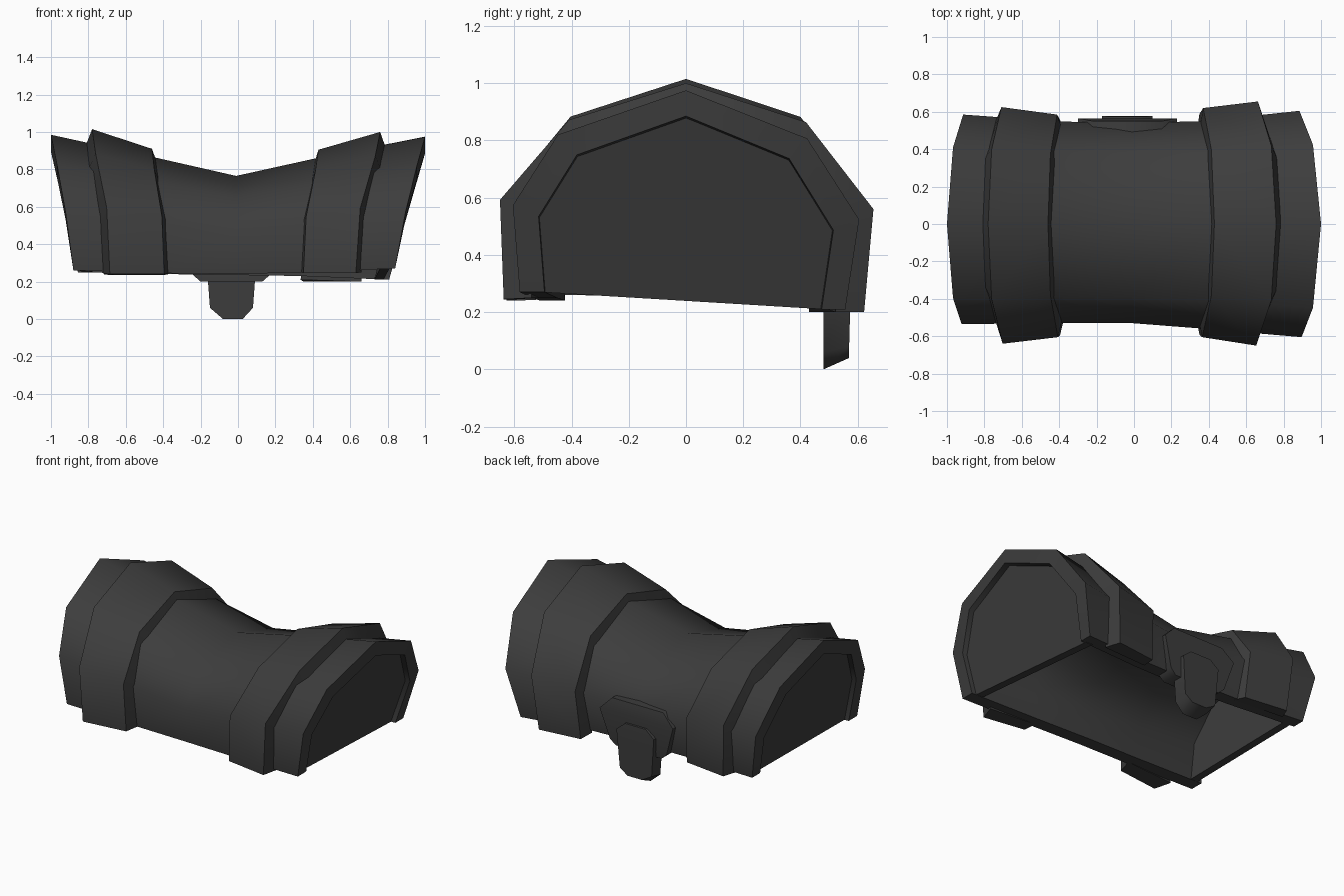
import bpy, bmesh

if "Cube" in bpy.data.objects:
    bpy.data.objects.remove(bpy.data.objects["Cube"])

# One dark grey for everything
grey = bpy.data.materials.new("dark grey")
grey.use_nodes = True
colour = (0.046, 0.046, 0.046, 1)
grey.diffuse_color = colour
grey.node_tree.nodes["Principled BSDF"].inputs["Base Color"].default_value = colour

# Seven point arches: share of half width, share of height, share of lean
SHELL_ARCH = [(-0.96, 0, 0), (-1, 0.43, 0.35), (-0.74, 0.78, 0.73), (0, 1, 1),
              (0.7, 0.78, 0.73), (1, 0.41, 0.28), (0.92, 0, -0.2)]
BAND_ARCH = [(-0.98, 0, 0), (-1, 0.46, 0.18), (-0.63, 0.83, 0.8), (0, 1, 1),
             (0.64, 0.83, 0.8), (1, 0.45, 0.25), (0.95, 0, 0)]


def arch(outline, x_low, x_top, front, back, top, low_front, low_back):
    """Leaning arch."""
    points = []
    for u, f, lean in outline:
        y = u * (front if u < 0 else back)
        low = low_front if u < 0 else low_back
        points.append((x_low + (x_top - x_low) * lean, y, low + (top - low) * f))
    return points


def shrink(station, d, dx=0):
    """Smaller copy of an arch station, moved along x."""
    x_low, x_top, front, back, top, lf, lb = station
    return (x_low + dx, x_top + dx, front - d, back - d, top - d, lf, lb)


def loft(name, rings, angle):
    """Skin closed rings in order and cap both ends."""
    bm = bmesh.new()
    rows = [[bm.verts.new(p) for p in ring] for ring in rings]
    n = len(rows[0])
    for a, b in zip(rows, rows[1:]):
        for i in range(n):
            j = (i + 1) % n
            bm.faces.new((a[i], a[j], b[j], b[i]))
    for row in (rows[0], rows[-1]):
        if n % 2:
            bm.faces.new(row)
        else:
            for i in range(n // 2 - 1):
                bm.faces.new((row[i], row[i + 1], row[n - 2 - i], row[n - 1 - i]))
    bmesh.ops.recalc_face_normals(bm, faces=bm.faces)
    mesh = bpy.data.meshes.new(name)
    bm.to_mesh(mesh)
    bm.free()
    mesh.materials.append(grey)
    obj = bpy.data.objects.new(name, mesh)
    bpy.context.collection.objects.link(obj)
    bpy.ops.object.select_all(action="DESELECT")
    obj.select_set(True)
    bpy.context.view_layer.objects.active = obj
    bpy.ops.object.shade_smooth_by_angle(angle=angle)


def sweep(name, outline, stations):
    """Carry a closed section, one corner per station, over the arch."""
    loft(name, list(zip(*[arch(outline, *s) for s in stations])), 0.85)


# Hollow, waisted shell, open underneath
# x low, x top, front, back, top, low front, low back
shell = [
    (-0.88, -1.0, 0.535, 0.585, 0.985, 0.26, 0.25),
    (-0.38, -0.45, 0.53, 0.548, 0.865, 0.245, 0.24),
    (-0.01, -0.01, 0.53, 0.54, 0.765, 0.24, 0.235),
    (0.35, 0.42, 0.56, 0.55, 0.86, 0.25, 0.23),
    (0.84, 1.0, 0.605, 0.605, 0.975, 0.27, 0.21),
]
lining = [shrink(s, 0.09) for s in shell]
sweep("shell", SHELL_ARCH, shell + lining[::-1])

# Recessed end panels
for name, end, side in (("right_end_panel", lining[0], 1),
                        ("left_end_panel", lining[-1], -1)):
    loft(name, [arch(SHELL_ARCH, *shrink(end, -0.01, side * dx))
                for dx in (0.03, 0.08)], 0.5)

# Raised bands with sloping sides
sweep("right_band", BAND_ARCH, [
    (-0.72, -0.815, 0.53, 0.54, 0.925, 0.245, 0.24),
    (-0.685, -0.78, 0.64, 0.625, 1.015, 0.24, 0.235),
    (-0.395, -0.46, 0.605, 0.585, 0.91, 0.24, 0.235),
    (-0.37, -0.435, 0.5, 0.51, 0.84, 0.245, 0.24),
])
sweep("left_band", BAND_ARCH, [
    (0.66, 0.79, 0.55, 0.55, 0.915, 0.25, 0.2),
    (0.63, 0.76, 0.65, 0.655, 1.0, 0.245, 0.2),
    (0.35, 0.43, 0.605, 0.62, 0.905, 0.245, 0.2),
    (0.335, 0.41, 0.52, 0.52, 0.84, 0.25, 0.21),
])


def slab(name, rows):
    """Stack of rectangles: z, x from, x to, y from, y to, rise to the back."""
    rings = [[(x0, y0, z), (x1, y0, z), (x1, y1, z + r), (x0, y1, z + r)]
             for z, x0, x1, y0, y1, r in rows]
    loft(name, rings, 0.8)


# Latch on the back: backing plate and hanging tongue
slab("latch_plate", [
    (0.2, -0.2, 0.13, 0.43, 0.54, 0),
    (0.235, -0.24, 0.17, 0.43, 0.545, 0),
    (0.43, -0.3, 0.23, 0.45, 0.565, 0),
    (0.51, -0.22, 0.15, 0.45, 0.55, 0),
])
slab("latch_tongue", [
    (0, -0.08, 0.025, 0.48, 0.57, 0.04),
    (0.06, -0.15, 0.08, 0.48, 0.57, 0.02),
    (0.33, -0.17, 0.1, 0.48, 0.577, 0),
    (0.38, -0.11, 0.04, 0.48, 0.574, 0),
])
